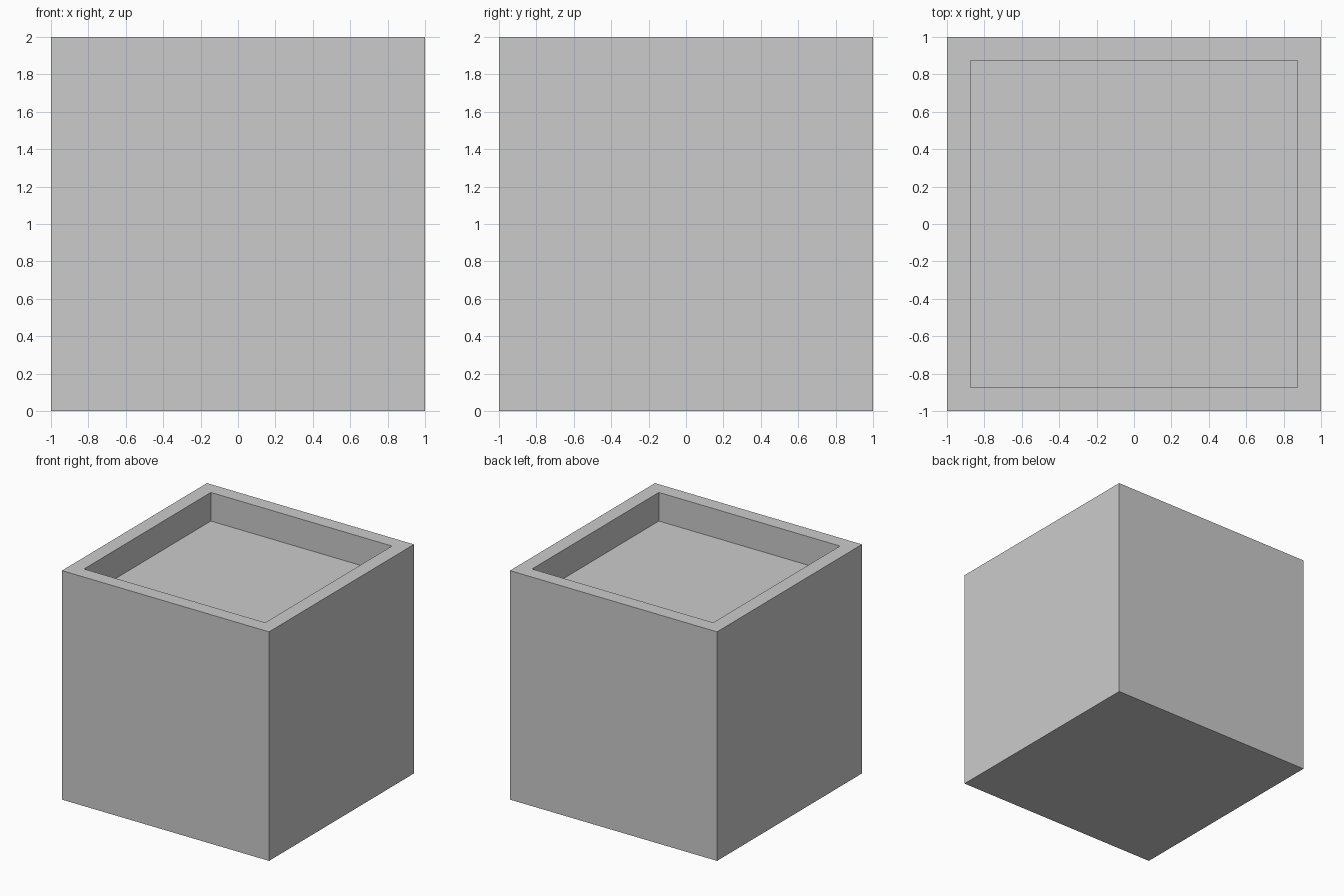
import bpy, bmesh
from mathutils import Vector

if "Cube" in bpy.data.objects:
    bpy.data.objects.remove(bpy.data.objects["Cube"])

SIZE, RIM, DEPTH = 2.0, 0.125, 0.25

# Solid cube standing on the ground
bm = bmesh.new()
bmesh.ops.create_cube(bm, size=SIZE)
bmesh.ops.translate(bm, verts=bm.verts, vec=(0, 0, SIZE / 2))

# Inset the top face for the rim, then extrude it down for the recess
bm.normal_update()
top = max(bm.faces, key=lambda f: f.normal.z)
bmesh.ops.inset_region(bm, faces=[top], thickness=RIM, use_even_offset=True)
floor = bmesh.ops.extrude_discrete_faces(bm, faces=[top])["faces"][0]
bmesh.ops.translate(bm, verts=floor.verts, vec=Vector((0, 0, -DEPTH)))
bmesh.ops.recalc_face_normals(bm, faces=bm.faces)

mesh = bpy.data.meshes.new("recessed_block")
bm.to_mesh(mesh)
bm.free()
block = bpy.data.objects.new("recessed_block", mesh)
bpy.context.collection.objects.link(block)
